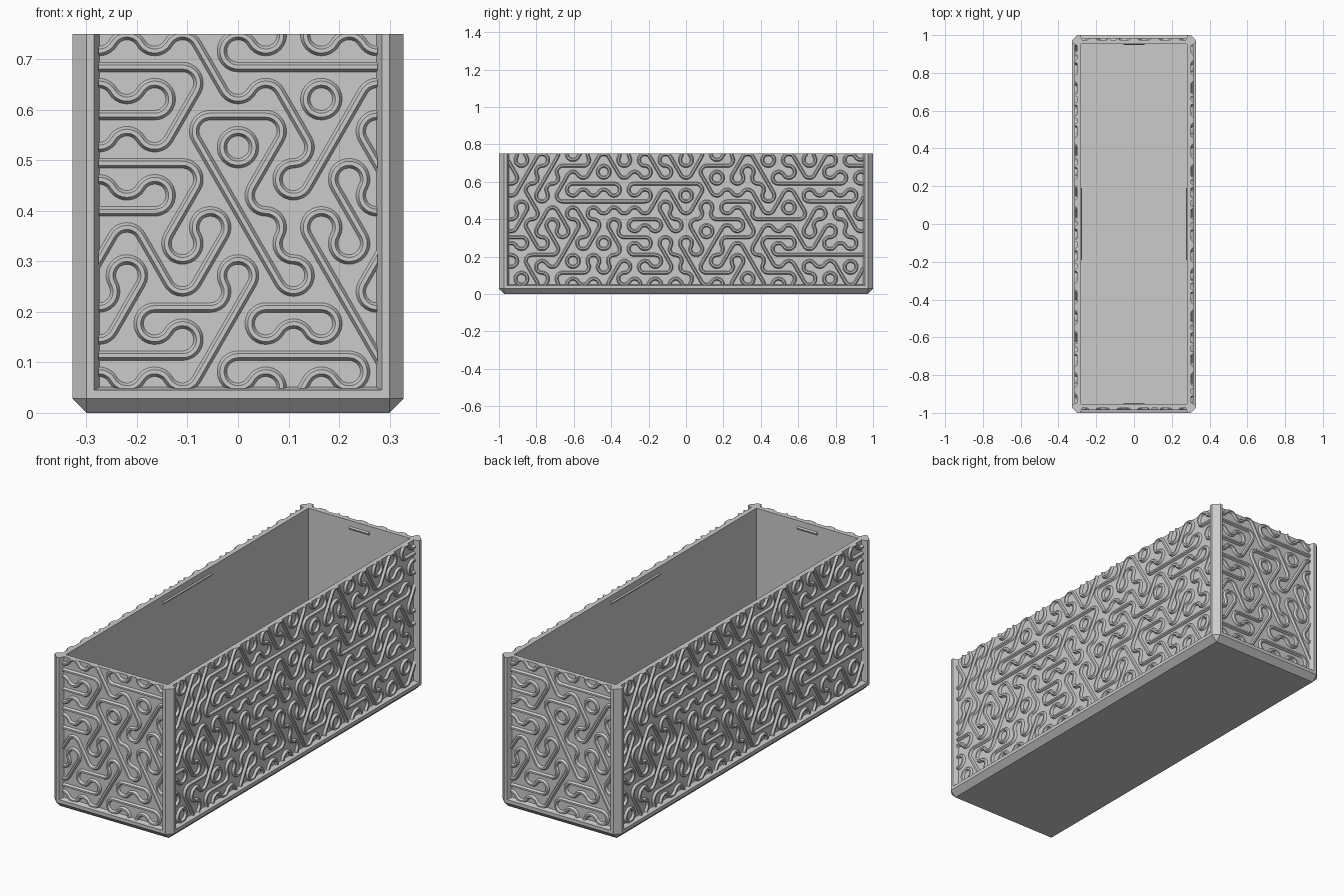
import bpy, bmesh, random
from math import sin, cos, pi, radians, hypot, atan2, degrees, sqrt
from mathutils import Matrix, Vector

cube = bpy.data.objects.get("Cube")
if cube:
    bpy.data.objects.remove(cube, do_unlink=True)

HX, HY, TOP = 0.328, 1.0, 0.75      # outer half sizes and height
CH, DEPTH = 0.028, 0.025            # edge chamfer and panel recess
IX, IY, FLOOR = 0.28, 0.953, 0.03   # cavity
SIDE = 0.0635                       # hexagon side of the relief grid
WIDE = SIDE * sqrt(3)

grey = bpy.data.materials.new("plain_grey")
grey.use_nodes = True
grey.diffuse_color = (0.6, 0.6, 0.6, 1)
grey.node_tree.nodes["Principled BSDF"].inputs["Base Color"].default_value = (0.6, 0.6, 0.6, 1)


def add_object(name, mesh, turn=0.0):
    obj = bpy.data.objects.new(name, mesh)
    obj.rotation_euler.z = turn
    bpy.context.scene.collection.objects.link(obj)
    return obj


def finish(bm, name):
    bmesh.ops.remove_doubles(bm, verts=bm.verts, dist=0.00005)
    bmesh.ops.recalc_face_normals(bm, faces=bm.faces)
    mesh = bpy.data.meshes.new(name)
    bm.to_mesh(mesh)
    bm.free()
    mesh.materials.append(grey)
    return mesh


def loft(name, rings):
    """Skin a stack of equal-length point rings and cap both ends."""
    bm = bmesh.new()
    loops = [[bm.verts.new(p) for p in ring] for ring in rings]
    n = len(loops[0])
    for low, high in zip(loops, loops[1:]):
        for i in range(n):
            j = (i + 1) % n
            bm.faces.new((low[i], low[j], high[j], high[i]))
    bm.faces.new(loops[0])
    bm.faces.new(loops[-1])
    return finish(bm, name)


def outline(hx, hy, c, z):
    corner = [(hx, hy - c), (hx - c, hy)]
    pts = corner + [(-x, y) for x, y in reversed(corner)]
    pts += [(-x, -y) for x, y in pts]
    return [(x, y, z) for x, y in pts]


# Chamfered base tray with a sloping ledge under the panels
add_object("base_tray", loft("base_tray", [
    outline(HX - CH, HY - CH, 0.0, 0.0),
    outline(HX, HY, CH, CH),
    outline(HX, HY, CH, 0.045),
    outline(HX - DEPTH, HY - DEPTH, CH / 2, 0.051),
    outline(IX, IY, 0.0, 0.051),
    outline(IX, IY, 0.0, FLOOR)]))

# Thin box walls
add_object("walls", loft("walls", [
    outline(IX, IY, 0.0, FLOOR),
    outline(HX - DEPTH, HY - DEPTH, 0.0, FLOOR),
    outline(HX - DEPTH, HY - DEPTH, 0.0, TOP),
    outline(IX, IY, 0.0, TOP),
    outline(IX, IY, 0.0, FLOOR + 0.001)]))

# Corner posts with a chamfered outer edge and sloping flanks
POST = [(HX, HY - CH), (HX - CH, HY), (HX - 0.043, HY), (HX - 0.054, HY - DEPTH),
        (IX, IY), (HX - DEPTH, HY - 0.054), (HX, HY - 0.043)]
for sx, side in ((1, "left"), (-1, "right")):
    for sy, end in ((-1, "front"), (1, "back")):
        name = f"{end}_{side}_post"
        add_object(name, loft(name, [[(x * sx, y * sy, z) for x, y in POST] for z in (CH, TOP)]))

# Relief: hexagon tiles, each holding corner arcs and at most one straight band
TILES = {"a": ((30, 150, 270), None), "b": ((90, 210, 330), None),
         "h": ((90, 270), 0), "/": ((150, 330), 60), "k": ((30, 210), 120)}
END_ROWS = ["bhh/h", "hh/hk/", "hb/hb", "hh/kka", "/h/hk", "/k/kk/",
            "h/kbk", "hhk//k", "h/hk/", "hhkhhh", "hahbh"][0:1] + [
            "hh/hhka", "/h/hk", "/k/kk/", "h/kbk", "hhk//k", "h/hk/", "hhkhhh", "hahbh"]
SIDE_RINGS = [(0, 0.53), (-0.44, 0.655), (0.43, 0.72), (0.16, 0.625), (0.53, 0.47),
              (-0.44, 0.28), (0.53, 0.28), (-0.875, 0.09), (0.87, 0.15), (0.32, 0.09)]


def band(bm, path):
    """Sweep a trapezoid ridge along (u, z, direction) points; w points outward."""
    rings = []
    for u, z, d in path:
        nu, nz = -sin(d), cos(d)
        rings.append([bm.verts.new((u + nu * o, z + nz * o, w)) for o, w in
                      ((-0.0095, -0.003), (-0.0095, 0.001), (-0.004, 0.011),
                       (0.004, 0.011), (0.0095, 0.001), (0.0095, -0.003))])
    for p, q in zip(rings, rings[1:]):
        for i in range(6):
            j = (i + 1) % 6
            bm.faces.new((p[i], p[j], q[j], q[i]))


def draw_tile(bm, u, z, kind):
    corners, line = TILES[kind]
    for c in corners:
        t = radians(c)
        cu, cz = u + SIDE * cos(t), z + SIDE * sin(t)
        angles = [t + pi + radians(a) for a in range(-60, 61, 12)]
        band(bm, [(cu + SIDE / 2 * cos(a), cz + SIDE / 2 * sin(a), a + pi / 2) for a in angles])
    if line is not None:
        d = radians(line)
        band(bm, [(u + k * WIDE / 2 * cos(d), z + k * WIDE / 2 * sin(d), d) for k in (-1, 1)])


def pick(u, z, rings, rng):
    """Choose a tile at random among those that keep the wanted rings whole."""
    need = set()
    for ru, rz in rings:
        if 0.75 < hypot(ru - u, rz - z) / SIDE < 1.25:
            angle = degrees(atan2(rz - z, ru - u)) % 360
            need.add(int(angle // 60) * 60 + 30)
    fits = [k for k in "abhhh//kk" if need <= set(TILES[k][0])]
    return rng.choice(fits or ["a"])


def relief(name, half, out, rows=None, rings=()):
    rng = random.Random(7)
    bm = bmesh.new()
    for r in range(9):
        z = 0.018 + r * SIDE * 1.5
        if rows:
            count = 5 + r % 2
        else:
            count = 2 * int(half / WIDE + 0.5) + 1 + r % 2
        for c in range(count):
            u = (c - (count - 1) / 2) * WIDE
            draw_tile(bm, u, z, rows[r][c] if rows else pick(u, z, rings, rng))
    bmesh.ops.remove_doubles(bm, verts=bm.verts, dist=0.0002)
    # Trim to the panel and close the cut ends
    for co, no in (((half, 0, 0), (1, 0, 0)), ((-half, 0, 0), (-1, 0, 0)),
                   ((0, TOP, 0), (0, 1, 0)), ((0, 0.048, 0), (0, -1, 0))):
        cut = bmesh.ops.bisect_plane(bm, geom=bm.verts[:] + bm.edges[:] + bm.faces[:],
                                     plane_co=co, plane_no=no, clear_outer=True)
        edges = [e for e in cut["geom_cut"] if isinstance(e, bmesh.types.BMEdge)]
        bmesh.ops.holes_fill(bm, edges=edges, sides=0)
    # Stand the panel up: u along the wall, w outward
    along = Vector((0, 0, 1)).cross(out)
    stand = Matrix((along, Vector((0, 0, 1)), out)).transposed().to_4x4()
    reach = HX - DEPTH if abs(out.x) > 0.5 else HY - DEPTH
    bm.transform(Matrix.Translation(out * reach) @ stand)
    return finish(bm, name)


end_mesh = relief("end_relief", HX - 0.052, Vector((0, -1, 0)), rows=END_ROWS)
side_mesh = relief("side_relief", HY - 0.052, Vector((1, 0, 0)), rings=SIDE_RINGS)
for name, mesh, turn in (("front_relief", end_mesh, 0), ("back_relief", end_mesh, pi),
                         ("left_relief", side_mesh, 0), ("right_relief", side_mesh, pi)):
    obj = add_object(name, mesh, turn)
    bpy.ops.object.select_all(action="DESELECT")
    obj.select_set(True)
    bpy.context.view_layer.objects.active = obj
    bpy.ops.object.shade_smooth_by_angle(angle=radians(25))


# Small wedge catches inside the rim
def catch(name, wall, half, along_x, turn):
    rings = []
    for e in (-half, half):
        prof = ((wall + 0.002, 0.722), (wall - 0.006, 0.715), (wall - 0.006, 0.711), (wall + 0.002, 0.704))
        rings.append([(e, d, z) if along_x else (d, e, z) for d, z in prof])
    add_object(name, loft(name, rings), turn)


catch("back_catch", IY, 0.055, True, 0)
catch("front_catch", IY, 0.055, True, pi)
catch("left_catch", IX, 0.19, False, 0)
catch("right_catch", IX, 0.19, False, pi)
